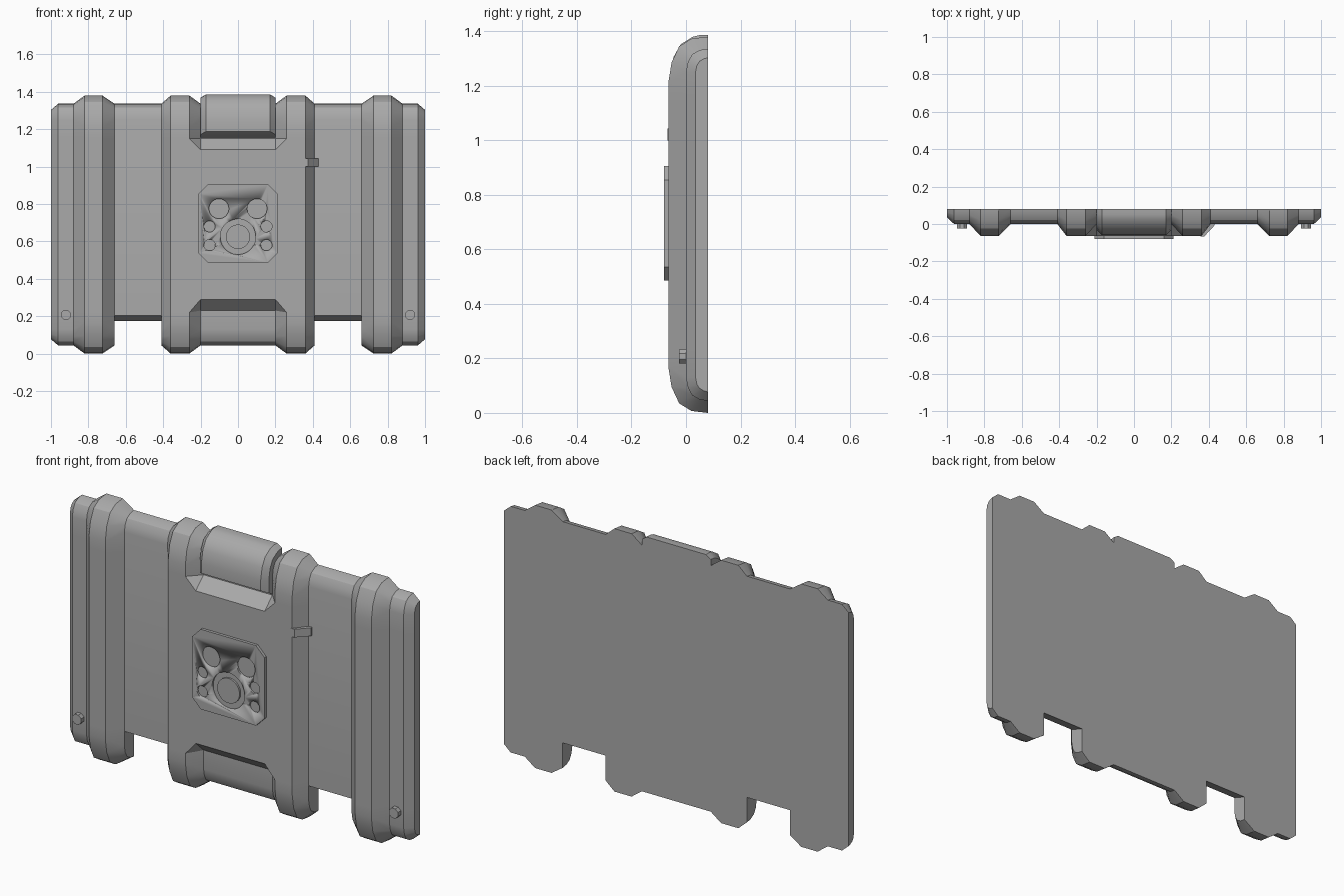
import bpy, bmesh, math
from mathutils import Matrix

if "Cube" in bpy.data.objects:
    bpy.data.objects.remove(bpy.data.objects["Cube"])

grey = bpy.data.materials.new("grey")
grey.diffuse_color = (0.40, 0.40, 0.40, 1)
grey.use_nodes = True
grey.node_tree.nodes["Principled BSDF"].inputs["Base Color"].default_value = grey.diffuse_color


def finish(name, bm):
    bmesh.ops.recalc_face_normals(bm, faces=bm.faces)
    me = bpy.data.meshes.new(name)
    bm.to_mesh(me)
    bm.free()
    me.materials.append(grey)
    ob = bpy.data.objects.new(name, me)
    bpy.context.collection.objects.link(ob)
    bpy.ops.object.select_all(action='DESELECT')
    ob.select_set(True)
    bpy.context.view_layer.objects.active = ob
    bpy.ops.object.shade_smooth_by_angle(angle=math.radians(32))
    return ob


def loft(stations, caps=True):
    """Skin (y, z) profiles placed at x stations."""
    bm = bmesh.new()
    rings = [[bm.verts.new((x, y, z)) for y, z in prof] for x, prof in stations]
    n = len(rings[0])
    for a, b in zip(rings, rings[1:]):
        for i in range(n):
            j = (i + 1) % n
            bm.faces.new((a[i], a[j], b[j], b[i]))
    if caps:
        bm.faces.new(rings[0])
        bm.faces.new(rings[-1])
    return bm


def prism(points, depth, axis):
    """Extrude a closed outline along an axis vector."""
    bm = bmesh.new()
    f = bm.faces.new([bm.verts.new(p) for p in points])
    ext = bmesh.ops.extrude_face_region(bm, geom=[f])['geom']
    vs = [v for v in ext if isinstance(v, bmesh.types.BMVert)]
    bmesh.ops.translate(bm, verts=vs, vec=[c * depth for c in axis])
    return bm


def disc(name, x, z, r, y0, y1, sides=32):
    bm = bmesh.new()
    bmesh.ops.create_cone(bm, cap_ends=True, segments=sides, radius1=r, radius2=r,
                          depth=y1 - y0,
                          matrix=Matrix.Translation((x, (y0 + y1) / 2, z))
                          @ Matrix.Rotation(math.pi / 2, 4, 'X')
                          @ Matrix.Rotation(math.pi / sides, 4, 'Z'))
    return finish(name, bm)


# Rounded side profiles: rib, base and outer rim
def profile(half, low, high):
    front = half[0][0]
    bottom = [(y, 1.38 - z) for y, z in reversed(half)]
    return bottom + [(front, low), (front, high)] + half


RIB = profile([(-.065, 1.21), (-.053, 1.285), (-.025, 1.345), (.02, 1.373), (.08, 1.38)], .22, 1.15)
base_half = [(0, 1.25), (.007, 1.287), (.022, 1.315), (.05, 1.331), (.08, 1.336)]
BASE = profile(base_half, .23, 1.15)
RIM = profile([(.035, 1.25), (.04, 1.275), (.05, 1.29), (.065, 1.299), (.08, 1.303)], .23, 1.15)

# Side columns, recessed panels and studs
for s, side in ((-1, "left"), (1, "right")):
    finish(side + "_column", loft([(s * 1.0, RIM), (s * .962, BASE), (s * .88, BASE),
                                   (s * .82, RIB), (s * .725, RIB), (s * .66, BASE)]))
    panel = [(.08, .175), (0, .205)] + base_half
    finish(side + "_panel", loft([(s * .66, panel), (s * .41, panel)], caps=False))
    disc(side + "_stud", s * .92, .207, .028, -.025, .01, 8)

# Central column with chamfered pockets at top and bottom
bm = loft([(-.41, BASE), (-.36, RIB), (-.26, RIB), (-.2, BASE),
           (.2, BASE), (.26, RIB), (.36, RIB), (.41, BASE)])
mid = [f for f in bm.faces if abs(f.calc_center_median().x) < .25
       and .24 < f.calc_center_median().z < 1.1 and f.calc_center_median().y < .03]
bmesh.ops.delete(bm, geom=mid, context='FACES')


def corner(x, y, z):
    return min(bm.verts, key=lambda v: (v.co.x - x)**2 + (v.co.y - y)**2 + (v.co.z - z)**2)


outline = []
for z_rib, z_base, z_edge, sx in ((.22, .23, .29, 1), (1.15, 1.15, 1.09, -1)):
    ra, rb = corner(-.26 * sx, -.065, z_rib), corner(.26 * sx, -.065, z_rib)
    ba, bb = corner(-.2 * sx, 0, z_base), corner(.2 * sx, 0, z_base)
    ea, eb = (bm.verts.new((x * sx, -.065, z_edge)) for x in (-.2, .2))
    bm.faces.new((ra, ea, ba))
    bm.faces.new((rb, bb, eb))
    bm.faces.new((ba, ea, eb, bb))
    outline += [ra, ea, eb, rb]
bm.faces.new(outline)
finish("center_column", bm)

# Rounded block in the upper pocket
block = [(.08, 1.155), (0, 1.155), (-.058, 1.187), (-.058, 1.24), (-.046, 1.305),
         (-.02, 1.352), (.025, 1.38), (.05, 1.386), (.08, 1.386)]
block_end = [(.08, 1.155), (0, 1.155), (-.03, 1.172), (-.03, 1.24), (-.02, 1.295),
             (0, 1.335), (.035, 1.358), (.055, 1.365), (.08, 1.368)]
finish("upper_block", loft([(-.2, block_end), (-.172, block), (.172, block), (.2, block_end)]))

# Clip on the edge of the central column
finish("edge_clip", prism([(x, y, 1.0) for x, y in ((.355, -.05), (.355, -.067), (.375, -.067),
                                                    (.43, -.008), (.43, .01), (.40, .01))],
                          .043, (0, 0, 1)))

# Front plate with chamfered corners and round recesses
plate = finish("front_plate", prism([(x, -.08, z) for x, z in (
    (-.16, .485), (.16, .485), (.21, .535), (.21, .855),
    (.16, .905), (-.16, .905), (-.21, .855), (-.21, .535))], .017, (0, 1, 0)))
holes = [(0, .625, .095)]
for s in (-1, 1):
    holes += [(s * .102, .775, .053), (s * .152, .68, .03), (s * .152, .58, .03)]
for x, z, r in holes:
    cutter = disc("recess_cutter", x, z, r, -.1, -.07)
    cutter.hide_render = True
    cutter.hide_viewport = True
    mod = plate.modifiers.new("recess", 'BOOLEAN')
    mod.operation = 'DIFFERENCE'
    mod.solver = 'EXACT'
    mod.object = cutter
disc("center_disc", 0, .625, .065, -.08, -.068)
